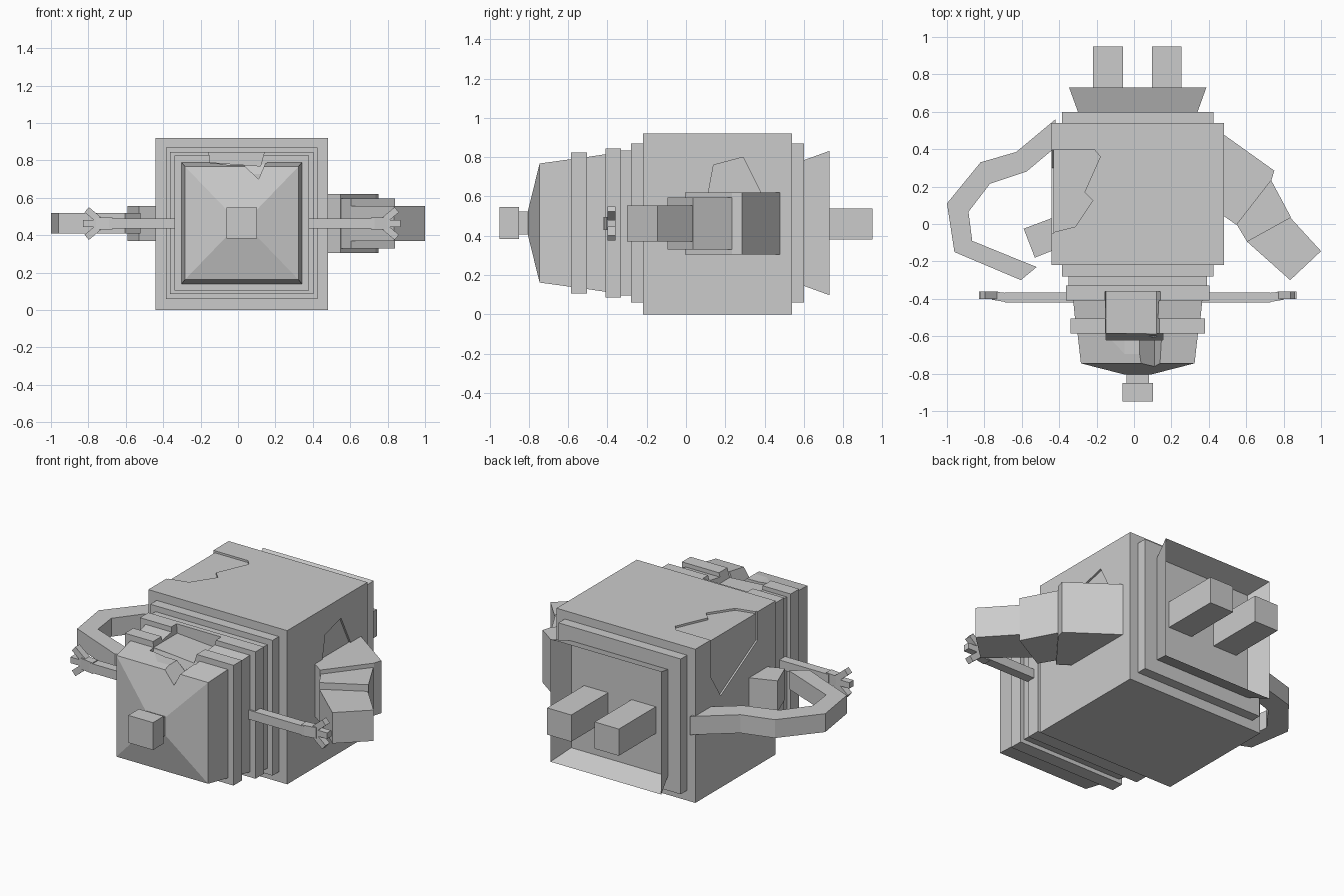
import bpy
import bmesh
import math
from mathutils import Vector

default = bpy.data.objects.get("Cube")
if default:
    bpy.data.objects.remove(default, do_unlink=True)

GREY = (0.6, 0.6, 0.6, 1)
grey = bpy.data.materials.new("plain grey")
grey.use_nodes = True
grey.diffuse_color = GREY
grey.node_tree.nodes["Principled BSDF"].inputs["Base Color"].default_value = GREY

CX, CZ = 0.02, 0.465  # body axis


def finish(name, bm):
    bmesh.ops.recalc_face_normals(bm, faces=bm.faces)
    mesh = bpy.data.meshes.new(name)
    bm.to_mesh(mesh)
    bm.free()
    mesh.materials.append(grey)
    obj = bpy.data.objects.new(name, mesh)
    bpy.context.collection.objects.link(obj)
    return obj


def prism(name, outline, low, high, axis):
    """Extrude a flat outline along one axis."""
    bm = bmesh.new()

    def ring(depth):
        verts = []
        for a, b in outline:
            co = [a, b]
            co.insert(axis, depth)
            verts.append(bm.verts.new(co))
        return verts

    start, end = ring(low), ring(high)
    bm.faces.new(start)
    bm.faces.new(end)
    for i in range(len(start)):
        j = (i + 1) % len(start)
        bm.faces.new((start[i], start[j], end[j], end[i]))
    return finish(name, bm)


def loft(name, rings, cap_start=True, cap_end=True):
    """Square rings (y, half width, half height) joined along the body axis."""
    bm = bmesh.new()
    loops = [[bm.verts.new((CX + sx * w, y, CZ + sz * h))
              for sx, sz in ((-1, -1), (1, -1), (1, 1), (-1, 1))] for y, w, h in rings]
    for a, b in zip(loops, loops[1:]):
        for i in range(4):
            j = (i + 1) % 4
            bm.faces.new((a[i], a[j], b[j], b[i]))
    if cap_start:
        bm.faces.new(loops[0])
    if cap_end:
        bm.faces.new(loops[-1])
    return finish(name, bm)


def slab(name, y0, y1, w, h):
    return loft(name, [(y0, w, h), (y1, w, h)])


def carve(targets, cutters):
    for obj in targets:
        for cutter in cutters:
            mod = obj.modifiers.new("carve", "BOOLEAN")
            mod.operation = "DIFFERENCE"
            mod.solver = "EXACT"
            mod.object = cutter
        bpy.context.view_layer.update()
        graph = bpy.context.evaluated_depsgraph_get()
        mesh = bpy.data.meshes.new_from_object(obj.evaluated_get(graph))
        obj.modifiers.clear()
        obj.data = mesh
    for cutter in cutters:
        bpy.data.objects.remove(cutter, do_unlink=True)


# Main block with shallow broken patches
body = slab("body", -0.22, 0.54, 0.46, 0.46)
body.location.z = 0.46 - CZ
top_patch = prism("top_patch", [(-0.5, 0.395), (-0.21, 0.395), (-0.18, 0.36), (-0.265, 0.17),
                                (-0.22, 0.125), (-0.315, -0.015), (-0.5, -0.06)], 0.908, 1, 2)
right_patch = prism("right_patch", [(0.395, 1), (-0.05, 1), (-0.05, 0.75), (0.3, 0.55),
                                    (0.395, 0.7)], -0.5, -0.43, 0)
left_patch = prism("left_patch", [(0.11, 0.6), (0.14, 0.76), (0.29, 0.8), (0.39, 0.6)],
                   0.468, 0.6, 0)
carve([body], [top_patch, right_patch, left_patch])

# Stepped collars and tapered head
slab("front_collar", -0.28, -0.22, 0.405, 0.405)
slab("rear_collar", 0.54, 0.6, 0.405, 0.405)
slab("neck_base", -0.33, -0.28, 0.37, 0.37)
collar_back = slab("neck_collar_back", -0.41, -0.33, 0.383, 0.38)
neck = loft("neck", [(-0.51, 0.335, 0.335), (-0.41, 0.345, 0.35)])
collar_front = slab("neck_collar_front", -0.585, -0.505, 0.36, 0.36)
head = loft("head", [(-0.585, 0.322, 0.325), (-0.745, 0.304, 0.303), (-0.805, 0.07, 0.06)])

# Torn notch across the top of head and neck
tear = prism("tear", [(-0.165, 0.95), (-0.165, 0.8), (-0.12, 0.785), (-0.05, 0.775), (0.03, 0.775),
                      (0.11, 0.7), (0.17, 0.84), (0.17, 0.95)], -0.9, -0.6, 1)
tear_rear = prism("tear_rear", [(-0.165, 0.95), (-0.15, 0.79), (0.12, 0.77), (0.17, 0.95)],
                  -0.61, -0.36, 1)
slit = prism("slit", [(-0.62, 0.9), (-0.585, 0.9), (-0.585, 0.78), (-0.62, 0.66)], -0.15, 0.155, 0)
carve([head, collar_front, neck, collar_back], [tear, tear_rear, slit])

# Nose stub
slab("nose_stem", -0.86, -0.79, 0.06, 0.058)
slab("nose", -0.95, -0.85, 0.082, 0.082)

# Open flared skirt and two stub legs
loft("rear_skirt", [(0.6, 0.32, 0.32), (0.73, 0.367, 0.367)], False, False)
for name, x in (("right_leg", -0.22), ("left_leg", 0.095)):
    prism(name, [(x, 0.38), (x + 0.16, 0.38), (x + 0.16, 0.54), (x, 0.54)], 0.59, 0.95, 1)

# Thin front arms with splayed fingers
for side, s in (("right", -1), ("left", 1)):
    def outline(points):
        return [(CX + s * x, y) for x, y in points]

    prism(side + "_thin_arm", outline([(0.3, -0.42), (0.71, -0.42), (0.71, -0.365), (0.3, -0.365)]),
          0.435, 0.49, 2)
    prism(side + "_palm", outline([(0.69, -0.42), (0.78, -0.405), (0.78, -0.36), (0.69, -0.37)]),
          0.43, 0.495, 2)
    for label, angle in (("upper", 40), ("middle", 0), ("lower", -40)):
        a = math.radians(angle)
        along = Vector((math.cos(a), math.sin(a)))
        across = Vector((-along.y, along.x)) * 0.018
        root = Vector((0.76, 0.4625 + 0.025 * math.sin(a)))
        tip = root + along * 0.09
        points = [root - across, tip - across, tip + across, root + across]
        prism(f"{side}_{label}_finger", outline(points), -0.4, -0.36, 1)

# Heavy left limb in three blocks
prism("left_limb_upper", [(0.47, 0.485), (0.75, 0.285), (0.735, 0.235), (0.548, -0.005),
                          (0.47, 0.05)], 0.305, 0.62, 2)
prism("left_limb_middle", [(0.65, 0.2), (0.73, 0.24), (0.84, 0.035), (0.605, -0.095),
                           (0.548, 0)], 0.33, 0.595, 2)
prism("left_limb_end", [(0.605, -0.095), (0.835, 0.035), (1, -0.145), (0.835, -0.3)],
      0.37, 0.555, 2)

# Looping right limb from matched outer and inner bends
outer = [(-0.42, 0.56), (-0.63, 0.385), (-0.82, 0.33), (-1, 0.11), (-0.96, -0.15), (-0.605, -0.3)]
inner = [(-0.42, 0.41), (-0.575, 0.28), (-0.77, 0.215), (-0.885, 0.065), (-0.865, -0.09),
         (-0.62, -0.19), (-0.52, -0.23)]
prism("right_limb", outer + inner[::-1], 0.41, 0.52, 2)
prism("right_limb_end", [(-0.59, -0.025), (-0.43, 0.035), (-0.43, -0.14), (-0.53, -0.18)],
      0.37, 0.555, 2)
